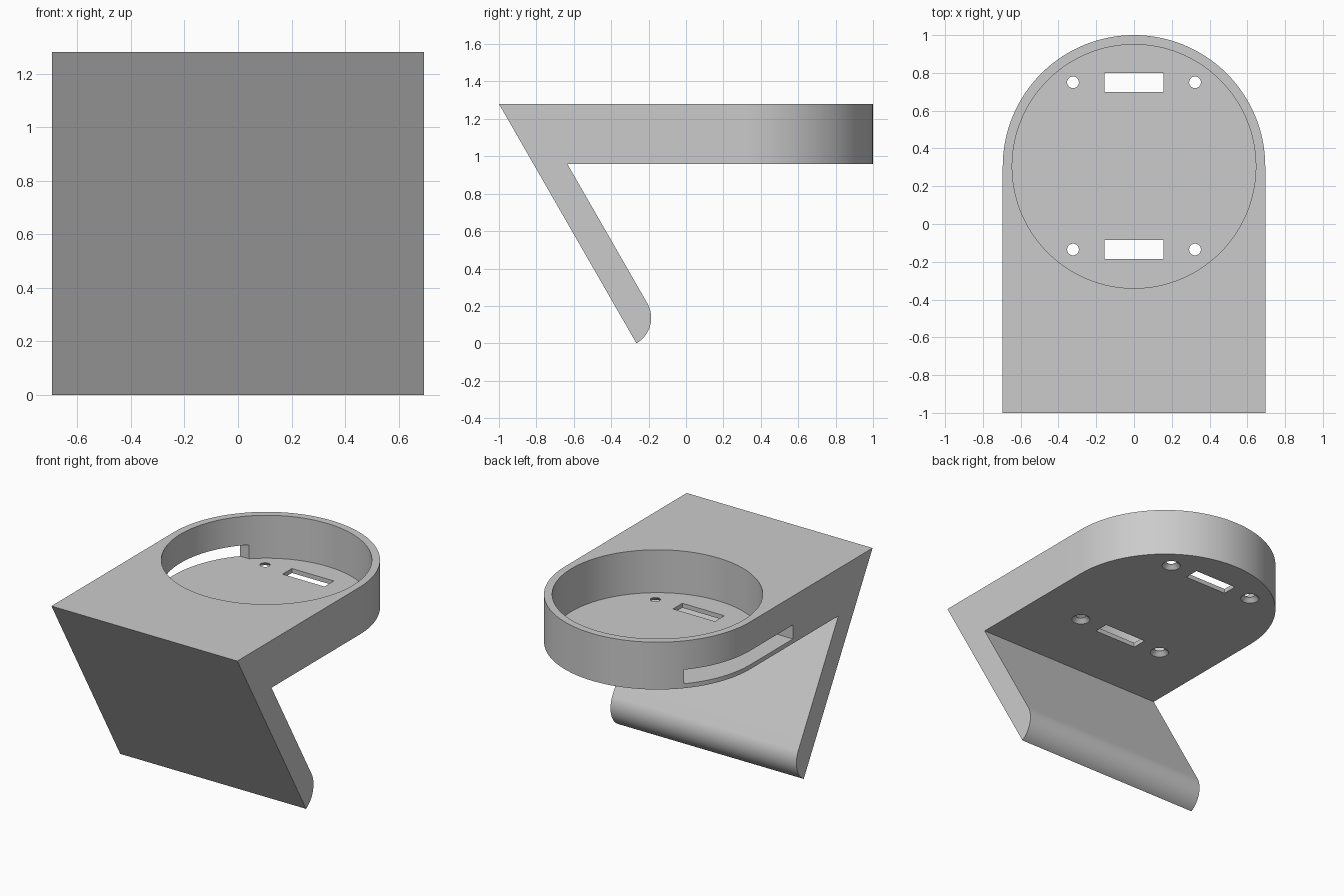
import bpy, bmesh
from math import sin, cos, pi, radians
from mathutils import Vector

if "Cube" in bpy.data.objects:
    bpy.data.objects.remove(bpy.data.objects["Cube"], do_unlink=True)

TOP, UNDER, FLOOR = 1.28, 0.96, 0.99
HALF_W, RING_Y = 0.695, 0.305
POCKET_R = 0.645
LEG_T = 0.157

grey = bpy.data.materials.new("plain grey")
grey.use_nodes = True
colour = (0.6, 0.6, 0.6, 1)
grey.diffuse_color = colour
grey.node_tree.nodes["Principled BSDF"].inputs["Base Color"].default_value = colour


def prism(name, points, offset):
    """Extrude a closed loop of 3D points along an offset."""
    bm = bmesh.new()
    face = bm.faces.new([bm.verts.new(p) for p in points])
    side = bmesh.ops.extrude_face_region(bm, geom=[face])["geom"]
    bmesh.ops.translate(bm, vec=offset, verts=[g for g in side if isinstance(g, bmesh.types.BMVert)])
    bmesh.ops.recalc_face_normals(bm, faces=bm.faces)
    mesh = bpy.data.meshes.new(name)
    bm.to_mesh(mesh)
    bm.free()
    mesh.materials.append(grey)
    obj = bpy.data.objects.new(name, mesh)
    bpy.context.collection.objects.link(obj)
    return obj


def box(name, x0, x1, y0, y1, z0, z1):
    return prism(name, [(x0, y0, z0), (x1, y0, z0), (x1, y1, z0), (x0, y1, z0)], (0, 0, z1 - z0))


def cone(name, x, y, r0, r1, z0, z1, sides):
    bm = bmesh.new()
    bmesh.ops.create_cone(bm, cap_ends=True, segments=sides, radius1=r0, radius2=r1, depth=z1 - z0)
    bmesh.ops.translate(bm, vec=(x, y, (z0 + z1) / 2), verts=bm.verts)
    mesh = bpy.data.meshes.new(name)
    bm.to_mesh(mesh)
    bm.free()
    mesh.materials.append(grey)
    obj = bpy.data.objects.new(name, mesh)
    bpy.context.collection.objects.link(obj)
    return obj


def combine(target, tool, operation="DIFFERENCE"):
    """Apply a boolean and discard its cutter."""
    tool.hide_render = True
    mod = target.modifiers.new("cut", "BOOLEAN")
    mod.operation, mod.object, mod.solver = operation, tool, "EXACT"
    bpy.context.view_layer.objects.active = target
    bpy.ops.object.modifier_apply(modifier=mod.name)
    bpy.data.objects.remove(tool, do_unlink=True)


# Side profile: flat shelf and sloping leg with a quarter-round foot
heel = Vector((-0.265, 0))
up_leg = (Vector((-1, TOP)) - heel).normalized()
inward = Vector((up_leg.y, -up_leg.x))
centre = heel + up_leg * LEG_T
foot = [centre + LEG_T * (inward * cos(a) - up_leg * sin(a))
        for a in (pi / 2 * i / 20 for i in range(21))]
profile = [(-1, TOP), (1.1, TOP), (1.1, UNDER), (-0.635, UNDER)] + [tuple(p) for p in foot]
bracket = prism("angled_bracket", [(-0.8, y, z) for y, z in profile], (1.6, 0, 0))

# Round the back of the shelf
arc = [(HALF_W * cos(pi * i / 64), RING_Y + HALF_W * sin(pi * i / 64)) for i in range(65)]
outline = [(-HALF_W, -1.2), (HALF_W, -1.2)] + arc
combine(bracket, prism("outline_cutter", [(x, y, -0.5) for x, y in outline], (0, 0, 2.5)), "INTERSECT")

# Round pocket and the slot through its right wall
combine(bracket, cone("pocket_cutter", 0, RING_Y, POCKET_R, POCKET_R, FLOOR, 1.5, 128))
combine(bracket, box("side_slot_cutter", -0.9, -0.35, -0.15, 0.765, FLOOR, 1.085))

# Floor openings: two strap slots and four countersunk screw holes
for y in (-0.135, 0.75):
    combine(bracket, box("strap_slot_cutter", -0.157, 0.157, y - 0.05, y + 0.05, 0.9, 1.05))
    for x in (-0.323, 0.323):
        combine(bracket, cone("screw_cutter", x, y, 0.031, 0.031, 0.9, 1.05, 32))
        combine(bracket, cone("countersink_cutter", x, y, 0.068, 0.028, 0.95, 0.99, 32))

# Smooth the curves and keep the edges crisp
bpy.ops.object.select_all(action="DESELECT")
bracket.select_set(True)
bpy.context.view_layer.objects.active = bracket
bpy.ops.object.shade_smooth_by_angle(angle=radians(30))
